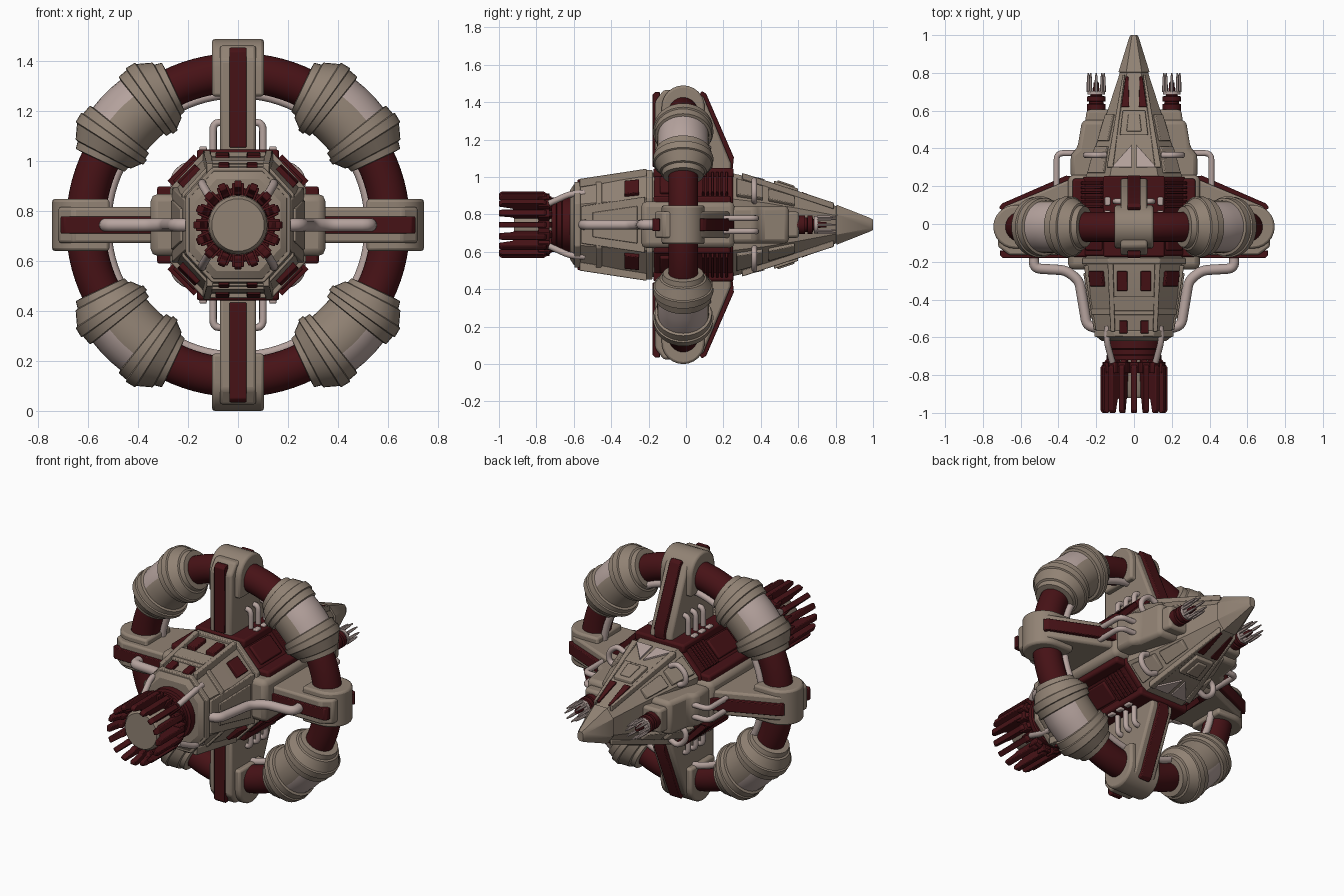
import bpy, bmesh, math
from mathutils import Matrix, Vector

if "Cube" in bpy.data.objects:
    bpy.data.objects.remove(bpy.data.objects["Cube"])

Z, RING, RY = 0.745, 0.61, -0.015      # ship axis height, ring radius, ring y


def material(name, c):
    m = bpy.data.materials.new(name)
    m.diffuse_color = (*c, 1)
    m.use_nodes = True
    m.node_tree.nodes["Principled BSDF"].inputs["Base Color"].default_value = m.diffuse_color
    return m


TAN = material("tan_hull", (0.285, 0.225, 0.175))
RED = material("dark_red", (0.062, 0.006, 0.008))
PINK = material("pale_pink", (0.47, 0.37, 0.345))


def finish(name, bm, mats, rot=0, bevel=0.0, flip=(1, 1)):
    """Turn a bmesh into an object; rot is degrees about the ship axis."""
    bm.transform(Matrix.Diagonal((flip[0], 1, flip[1], 1)))
    bm.transform(Matrix.Translation((0, 0, Z)) @ Matrix.Rotation(math.radians(rot), 4, 'Y'))
    bmesh.ops.recalc_face_normals(bm, faces=bm.faces)
    me = bpy.data.meshes.new(name)
    bm.to_mesh(me)
    bm.free()
    for m in mats if isinstance(mats, (list, tuple)) else [mats]:
        me.materials.append(m)
    ob = bpy.data.objects.new(name, me)
    bpy.context.collection.objects.link(ob)
    if bevel:
        b = ob.modifiers.new("bevel", 'BEVEL')
        b.width, b.segments, b.limit_method = bevel, 2, 'ANGLE'
    bpy.ops.object.select_all(action='DESELECT')
    ob.select_set(True)
    bpy.context.view_layer.objects.active = ob
    bpy.ops.object.shade_smooth_by_angle(angle=math.radians(32))
    return ob


def solid(name, pts, vec, mat, **kw):
    """Polygon pushed along a vector."""
    bm = bmesh.new()
    f = bm.faces.new([bm.verts.new(p) for p in pts])
    r = bmesh.ops.extrude_face_region(bm, geom=[f])
    bmesh.ops.translate(bm, vec=vec, verts=[v for v in r['geom'] if isinstance(v, bmesh.types.BMVert)])
    return finish(name, bm, mat, **kw)


def profile(name, yz, hx, mat, **kw):
    return solid(name, [(-hx, y, z) for y, z in yz], (2 * hx, 0, 0), mat, **kw)


def box(name, x, y, z, mat, **kw):
    return solid(name, [(x[0], y[0], z[0]), (x[1], y[0], z[0]), (x[1], y[1], z[0]), (x[0], y[1], z[0])],
                 (0, 0, z[1] - z[0]), mat, **kw)


def skin(name, loops, mats, rule=None, **kw):
    bm = bmesh.new()
    rows = [[bm.verts.new(p) for p in l] for l in loops]
    n = len(rows[0])
    for i in range(len(rows) - 1):
        for j in range(n):
            k = (j + 1) % n
            f = bm.faces.new((rows[i][j], rows[i][k], rows[i + 1][k], rows[i + 1][j]))
            if rule:
                f.material_index = rule(i, j)
    bm.faces.new(rows[0])
    bm.faces.new(rows[-1])
    return finish(name, bm, mats, **kw)


def octagon(y, w, h, c=0.5):
    a, b = w * (1 - c), h * (1 - c)
    return [(x, y, z) for x, z in ((a, h), (w, b), (w, -b), (a, -h), (-a, -h), (-w, -b), (-w, b), (-a, h))]


def lathe(name, yr, mat, x=0, z=0, seg=32, **kw):
    t = [2 * math.pi * j / seg for j in range(seg)]
    return skin(name, [[(x + r * math.cos(a), y, z + r * math.sin(a)) for a in t] for y, r in yr], mat, **kw)


def arc_sweep(name, secs, mats, rule=None, seg=32, R=RING, y=RY):
    """Circles of varying radius strung along the big ring."""
    loops = []
    for deg, r in secs:
        d = Vector((math.cos(math.radians(deg)), 0, math.sin(math.radians(deg))))
        loops.append([d * (R + r * math.cos(p)) + Vector((0, y + r * math.sin(p), 0))
                      for p in [2 * math.pi * j / seg for j in range(seg)]])
    return skin(name, loops, mats, rule)


def pipe(name, pts, r, mat=PINK, fillet=0.035, seg=12, **kw):
    """Round pipe with filleted corners."""
    P = [Vector(p) for p in pts]
    path = [P[0]]
    for a, b, c in zip(P, P[1:], P[2:]):
        p, q = [b + (e - b).normalized() * min(fillet, (e - b).length * 0.45) for e in (a, c)]
        path += [p * (1 - t) ** 2 + b * 2 * t * (1 - t) + q * t * t for t in (0, .25, .5, .75, 1)]
    path.append(P[-1])
    loops, u = [], None
    for i, p in enumerate(path):
        t = (path[min(i + 1, len(path) - 1)] - path[max(i - 1, 0)]).normalized()
        u = t.orthogonal() if u is None else u - t * u.dot(t)
        u.normalize()
        v = t.cross(u)
        loops.append([p + (u * math.cos(a) + v * math.sin(a)) * r
                      for a in [2 * math.pi * j / seg for j in range(seg)]])
    return skin(name, loops, mat, **kw)


# main hull: (y, half width, half height)
HULL = [(-.62, .17, .185), (-.6, .195, .215), (-.36, .235, .255), (-.17, .26, .28), (.25, .255, .275),
        (.42, .2, .235), (.6, .14, .175), (.8, .075, .1), (1.0, .018, .028)]
skin("hull", [octagon(*s) for s in HULL], TAN)
skin("nose_tip", [octagon(*s) for s in ((.8, .07, .09), (.805, .082, .107), (.985, .026, .036), (1.0, .018, .028))], TAN)
skin("mid_section", [octagon(y, .27, .288) for y in (-.17, .25)], RED, bevel=.01)
for y, g in ((-.585, .012), (-.47, .01), (-.2, .012)):
    w = .195 + (y + .6) * .165
    skin("rear_band", [octagon(yy, w + g, w + .02 + g) for yy in (y - .012, y + .02)], TAN, bevel=.005)


def reach(y, side):
    for a, b in zip(HULL, HULL[1:]):
        if a[0] <= y <= b[0]:
            t = (y - a[0]) / (b[0] - a[0])
            w, h = (a[i] + (b[i] - a[i]) * t for i in (1, 2))
            return .75 * math.hypot(w, h) if side % 1 else (w if side % 2 else h)


def plate(name, xy, lift, mat, side=0, bevel=.004):
    """Panel lying on a hull side: 0 top, 1 right, 2 bottom, 3 left, halves are the chamfers."""
    return solid(name, [(x, y, reach(y, side) + lift) for x, y in xy], (0, 0, -lift - .02), mat,
                 rot=side * 90, bevel=bevel)


def rect(x0, x1, y0, y1):
    return [(x0, y0), (x1, y0), (x1, y1), (x0, y1)]


# panels on the top and bottom of the hull
for s in (0, 2):
    plate("nose_block", [(-.075, .47), (.075, .47), (.06, .6), (-.06, .6)], .018, TAN, s)
    plate("nose_block_cap", [(-.04, .49), (.04, .49), (.03, .58), (-.03, .58)], .027, TAN, s)
    for m in (-1, 1):
        plate("nose_slit", [(m * .025, .62), (m * .068, .62), (m * .045, .78), (m * .03, .78)], .008, RED, s, .002)
        plate("nose_rib", [(m * .11, .3), (m * .145, .3), (m * .06, .79), (m * .048, .79)], .014, TAN, s)
        plate("canopy_pane", [(m * .012, .3), (m * .12, .3), (m * .012, .42)], .009, PINK, s, .001)
        plate("rear_vent_large", rect(*sorted((m * .035, m * .09)), -.355, -.25), .022, RED, s)
        plate("rear_vent_small", rect(*sorted((m * .035, m * .078)), -.58, -.51), .022, RED, s)
        plate("rear_rail", [(m * .1, -.57), (m * .125, -.57), (m * .14, -.21), (m * .11, -.21)], .025, TAN, s)
    plate("rear_cross_plate", rect(-.11, .11, -.46, -.38), .02, TAN, s)
# side panels
for s in (1, 3):
    plate("rear_side_panel", [(-.1, -.56), (.1, -.56), (.15, -.22), (-.15, -.22)], .012, TAN, s)
    plate("rear_side_inset", [(-.065, -.5), (.065, -.5), (.1, -.26), (-.1, -.26)], .02, TAN, s)
# chamfer panels and louvres
for s in (.5, 1.5, 2.5, 3.5):
    plate("corner_panel", [(-.06, .27), (.06, .27), (.045, .41), (-.045, .41)], .018, TAN, s)
    plate("corner_front_panel", [(-.04, .44), (.04, .44), (.03, .58), (-.03, .58)], .014, TAN, s)
    plate("corner_vent", rect(-.05, .05, -.33, -.25), .02, RED, s)
    for i in range(6):
        y = .085 + i * .025
        box("louvre", (-.075, .075), (y, y + .014), (.27, .325), RED, rot=s * 90, bevel=.003)
    box("corner_hatch", (-.06, .06), (-.14, .05), (.27, .31), RED, rot=s * 90, bevel=.008)

# ring with its thin inner pipe
arc_sweep("ring", [(i * 3.75, .079) for i in range(97)], RED)
arc_sweep("ring_inner_pipe", [(i * 3.75, .02) for i in range(97)], PINK, seg=12, R=.527, y=.03)

# ring capsules with pale outer windows
HALF = [(-20, .085), (-19.8, .108), (-17.5, .114), (-17.2, .125), (-12.8, .152), (-12.5, .16), (-9.5, .162),
        (-9.2, .154), (-6.2, .152), (-5.9, .138), (-2, .139)]
CAP = HALF + [(-a, r) for a, r in reversed(HALF)]
mid = len(HALF)
for c in (45, 135, 225, 315):
    arc_sweep("ring_capsule", [(c + a, r) for a, r in CAP], [TAN, PINK],
              lambda i, j: 1 if mid - 2 <= i <= mid and (j < 6 or j >= 26) else 0)

# four fins with clamps, edge strips and base plates
arch = [(RY - .115, .515), (RY + .115, .515)] + [
    (RY + .115 * math.cos(a), .63 + .115 * math.sin(a)) for a in [math.pi * k / 12 for k in range(13)]]
for q in range(4):
    r = q * 90
    side = q % 2
    profile("ring_clamp", arch, .104, TAN, rot=r, bevel=.012)
    profile("fin", [(-.165, .24), (-.165, .66), (-.12, .72), (.05, .72), (.095, .68), (.24, .33), (.24, .24)],
            .072, TAN, rot=r, bevel=.012)
    profile("fin_front_strip", [(-.18, .31), (-.18, .695), (-.165, .71), (-.14, .71), (-.14, .31)],
            .034, RED, rot=r, bevel=.004)
    profile("fin_rear_strip", [(.06, .68), (.085, .715), (.108, .7), (.256, .36), (.25, .30), (.22, .30)],
            .034, RED, rot=r, bevel=.004)
    if side:
        box("side_base", (-.155, .155), (-.175, .24), (.2, .325), RED, rot=r, bevel=.012)
        solid("side_housing", [(-.125, -.24, .2), (.125, -.24, .2), (.125, .26, .2), (-.125, .26, .2)],
              (0, 0, .15), TAN, rot=r, bevel=.03)
        for x in (-.035, .035):
            pipe("fin_hook_pipe", [(x, .15, .41), (x, .375, .41), (x, .375, .22)], .016, rot=r)
        pipe("rear_feed_pipe", [(0, -.15, .53), (0, -.235, .53), (0, -.245, .36), (0, -.3, .29),
                                (0, -.54, .25), (0, -.555, .17)], .027, rot=r, seg=16)
    else:
        box("top_base", (-.165, .165), (-.175, .255), (.25, .303), RED, rot=r, bevel=.012)
        for m in (-1, 1):
            for y in (-.02, .05, .12):
                pipe("fin_side_pipe", [(m * .05, y, .41), (m * .1, y, .41), (m * .1, y, .28)], .015, rot=r)
                box("pipe_socket", sorted((m * .125, m * .155)), (y - .022, y + .022), (.29, .315), PINK,
                    rot=r, bevel=.006)

# shoulder pods with guns, both sides
for m in (-1, 1):
    f = (m, 1)
    solid("shoulder_pod", [(.1, .24, -.1), (.335, .24, -.1), (.335, .37, -.1), (.3, .4, -.1), (.275, .55, -.1),
                           (.1, .55, -.1)], (0, 0, .2), TAN, flip=f, bevel=.025)
    solid("shoulder_nose", [(.08, .5, -.07), (.265, .5, -.07), (.25, .605, -.07), (.08, .605, -.07)],
          (0, 0, .14), TAN, flip=f, bevel=.015)
    lathe("gun_base", [(.59, .05), (.635, .05), (.637, .038), (.648, .038), (.65, .05), (.675, .05), (.68, .03),
                       (.7, .03)], RED, x=.2, seg=20, flip=f)
    lathe("gun_collar", [(.685, .046), (.705, .046)], PINK, x=.2, seg=20, flip=f)
    lathe("gun_core", [(.69, .018), (.75, .014)], RED, x=.2, seg=12, flip=f)
    for k in range(8):
        a = k * math.pi / 4
        dx, dz = math.cos(a) * .042, math.sin(a) * .042
        lathe("gun_prong", [(.7, .009), (.76, .008), (.8, .004)], PINK, x=.2 + dx, z=dz, seg=6, flip=f)
    # corner pipes beside the canopy and beside the engine
    for n in (-1, 1):
        pipe("corner_pipe", [(.2, .365, .12), (.255, .365, .14), (.255, .365, .2), (.2, .365, .245),
                             (.15, .365, .22)], .016, flip=(m, n))
        pipe("engine_pipe", [(.14, -.54, .17), (.145, -.62, .165), (.115, -.73, .115)], .017, flip=(m, n))

# engine: neck, nozzle and cage of bars
lathe("engine_neck", [(-.6, .15), (-.66, .15), (-.665, .135), (-.69, .135), (-.695, .145), (-.72, .145)], RED)
lathe("engine_nozzle", [(-.7, .122), (-.9, .118), (-.92, .105)], TAN)
for k in range(16):
    profile("cage_bar", [(-.7, .115), (-.72, .15), (-.76, .178), (-.985, .178), (-1.0, .168), (-1.0, .15),
                         (-.93, .135), (-.92, .122), (-.74, .115)], .015, RED, rot=k * 22.5, bevel=.004)
    box("cage_root", (-.024, .024), (-.79, -.73), (.115, .168), RED, rot=k * 22.5, bevel=.004)
